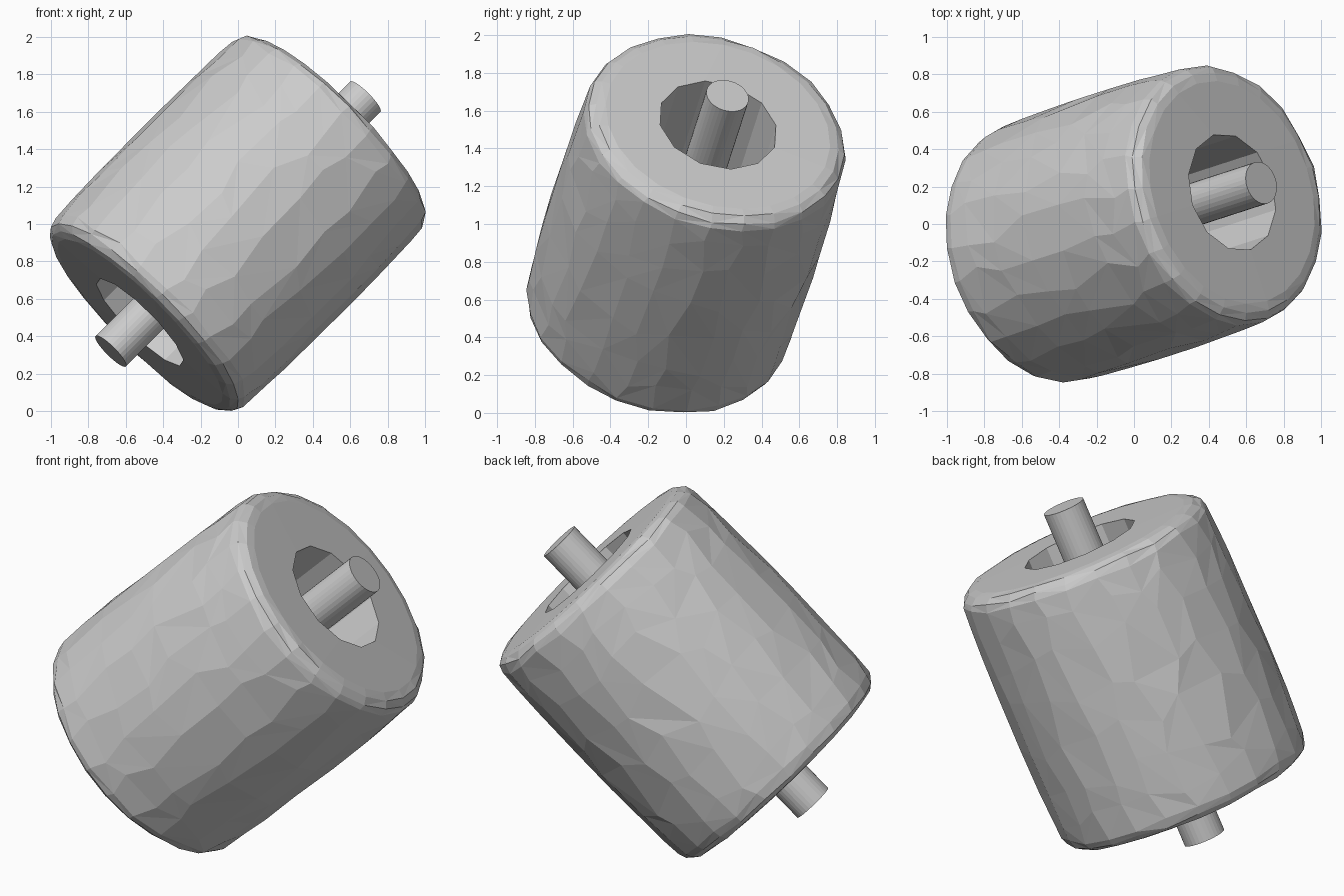
import bpy, bmesh, math, random
from mathutils import Vector, Matrix

if "Cube" in bpy.data.objects:
    bpy.data.objects.remove(bpy.data.objects["Cube"])

random.seed(4)
AXIS = Vector((0.689, 0.223, 0.689)).normalized()
PLACE = Matrix.Translation((0, 0, 1)) @ AXIS.to_track_quat('Z', 'Y').to_matrix().to_4x4()
SIDES = 24      # sides of the barrel; the hole has half as many
HOLE_R = 0.322


def finish(bm, name):
    bmesh.ops.recalc_face_normals(bm, faces=bm.faces[:])
    mesh = bpy.data.meshes.new(name)
    bm.to_mesh(mesh)
    bm.free()
    obj = bpy.data.objects.new(name, mesh)
    bpy.context.collection.objects.link(obj)
    obj.matrix_world = PLACE
    return obj


def ring(bm, n, radius, z, wobble=0.0, turn=0.0):
    verts = []
    for i in range(n):
        a = math.tau * (i + turn + random.uniform(-wobble, wobble)) / n
        dz = random.uniform(-wobble, wobble) * 0.22
        verts.append(bm.verts.new((radius * math.cos(a), radius * math.sin(a), z + dz)))
    return verts


def skin(bm, a, b, split=False):
    n = len(a)
    for i in range(n):
        j = (i + 1) % n
        if not split:
            bm.faces.new((a[i], a[j], b[j], b[i]))
        elif random.random() < 0.5:
            bm.faces.new((a[i], a[j], b[j]))
            bm.faces.new((a[i], b[j], b[i]))
        else:
            bm.faces.new((a[i], a[j], b[i]))
            bm.faces.new((a[j], b[j], b[i]))


def cap(bm, outer, hole):
    # fan of triangles from the rim to the coarser hole edge
    n, m = len(outer), len(hole)
    for i in range(m):
        j = (i + 1) % m
        o0, o1, o2 = outer[2 * i], outer[2 * i + 1], outer[(2 * i + 2) % n]
        bm.faces.new((o0, o1, hole[i]))
        bm.faces.new((o1, hole[j], hole[i]))
        bm.faces.new((o1, o2, hole[j]))


# Faceted, slightly swollen barrel with rounded rims and a through hole
half = [(0.13, 0.728, 0.28), (0.36, 0.724, 0.28), (0.55, 0.718, 0.22), (0.68, 0.71, 0.06),
        (0.722, 0.695, 0.04), (0.75, 0.658, 0.02), (0.758, 0.61, 0.0)]
profile = [(-z, r, w) for z, r, w in reversed(half)] + half
bm = bmesh.new()
rings = [ring(bm, SIDES, r, z, w) for z, r, w in profile]
for a, b in zip(rings, rings[1:]):
    skin(bm, a, b, split=True)
holes = [ring(bm, SIDES // 2, HOLE_R, z) for z in (-0.76, 0.76)]
cap(bm, rings[0], holes[0])
cap(bm, rings[-1], holes[1])
skin(bm, *holes)
finish(bm, "barrel")

# Thin rod through the middle
bm = bmesh.new()
bmesh.ops.create_cone(bm, cap_ends=True, segments=32, radius1=0.115, radius2=0.115, depth=1.97)
finish(bm, "rod")
